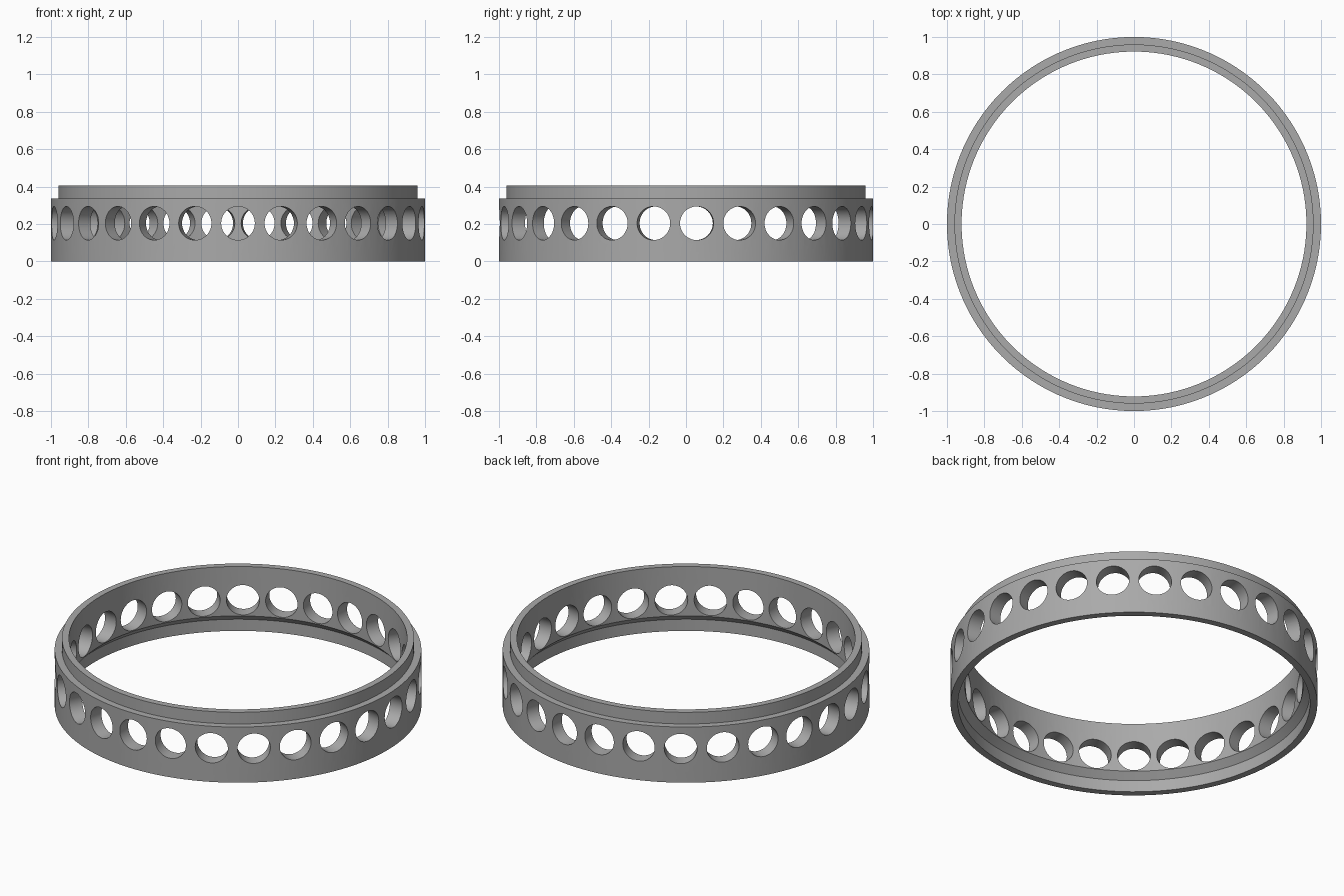
import bpy, bmesh, math
from mathutils import Matrix

if "Cube" in bpy.data.objects:
    bpy.data.objects.remove(bpy.data.objects["Cube"], do_unlink=True)

SEGMENTS = 120
HOLES = 27
HOLE_RADIUS = 0.09
HOLE_HEIGHT = 0.204

# Single flat grey
grey = bpy.data.materials.new("plain grey")
grey.use_nodes = True
colour = (0.4, 0.4, 0.4, 1)
grey.diffuse_color = colour
grey.node_tree.nodes["Principled BSDF"].inputs["Base Color"].default_value = colour


def make_object(name, bm):
    bmesh.ops.recalc_face_normals(bm, faces=bm.faces)
    mesh = bpy.data.meshes.new(name)
    bm.to_mesh(mesh)
    bm.free()
    obj = bpy.data.objects.new(name, mesh)
    bpy.context.collection.objects.link(obj)
    mesh.materials.append(grey)
    return obj


# Ring wall: stepped lip on top, matching recess with a sloped shoulder below
profile = [(1, 0), (1, 0.335), (0.96, 0.335), (0.96, 0.405),
           (0.922, 0.405), (0.922, 0.108), (0.96, 0.07), (0.96, 0)]
bm = bmesh.new()
rings = []
for i in range(SEGMENTS):
    a = math.tau * i / SEGMENTS
    rings.append([bm.verts.new((r * math.cos(a), r * math.sin(a), z))
                  for r, z in profile])
for i in range(SEGMENTS):
    here, after = rings[i - 1], rings[i]
    for j in range(len(profile)):
        bm.faces.new((here[j - 1], after[j - 1], after[j], here[j]))
ring = make_object("ring_wall", bm)

# Radial drills, the first one through the front
bm = bmesh.new()
for i in range(HOLES):
    turn = Matrix.Rotation(math.tau * i / HOLES - math.pi / 2, 4, "Z")
    place = Matrix.Translation((0.96, 0, HOLE_HEIGHT))
    tilt = Matrix.Rotation(math.pi / 2, 4, "Y")
    bmesh.ops.create_cone(bm, cap_ends=True, segments=48, radius1=HOLE_RADIUS,
                          radius2=HOLE_RADIUS, depth=0.2,
                          matrix=turn @ place @ tilt)
drills = make_object("hole_cutters", bm)
drills.hide_render = True

# Cut the holes and remove the drills
cut = ring.modifiers.new("holes", "BOOLEAN")
cut.operation = "DIFFERENCE"
cut.solver = "EXACT"
cut.object = drills
bpy.ops.object.select_all(action="DESELECT")
bpy.context.view_layer.objects.active = ring
ring.select_set(True)
bpy.ops.object.modifier_apply(modifier=cut.name)
bpy.data.objects.remove(drills, do_unlink=True)

bpy.ops.object.shade_smooth_by_angle(angle=math.radians(30))
